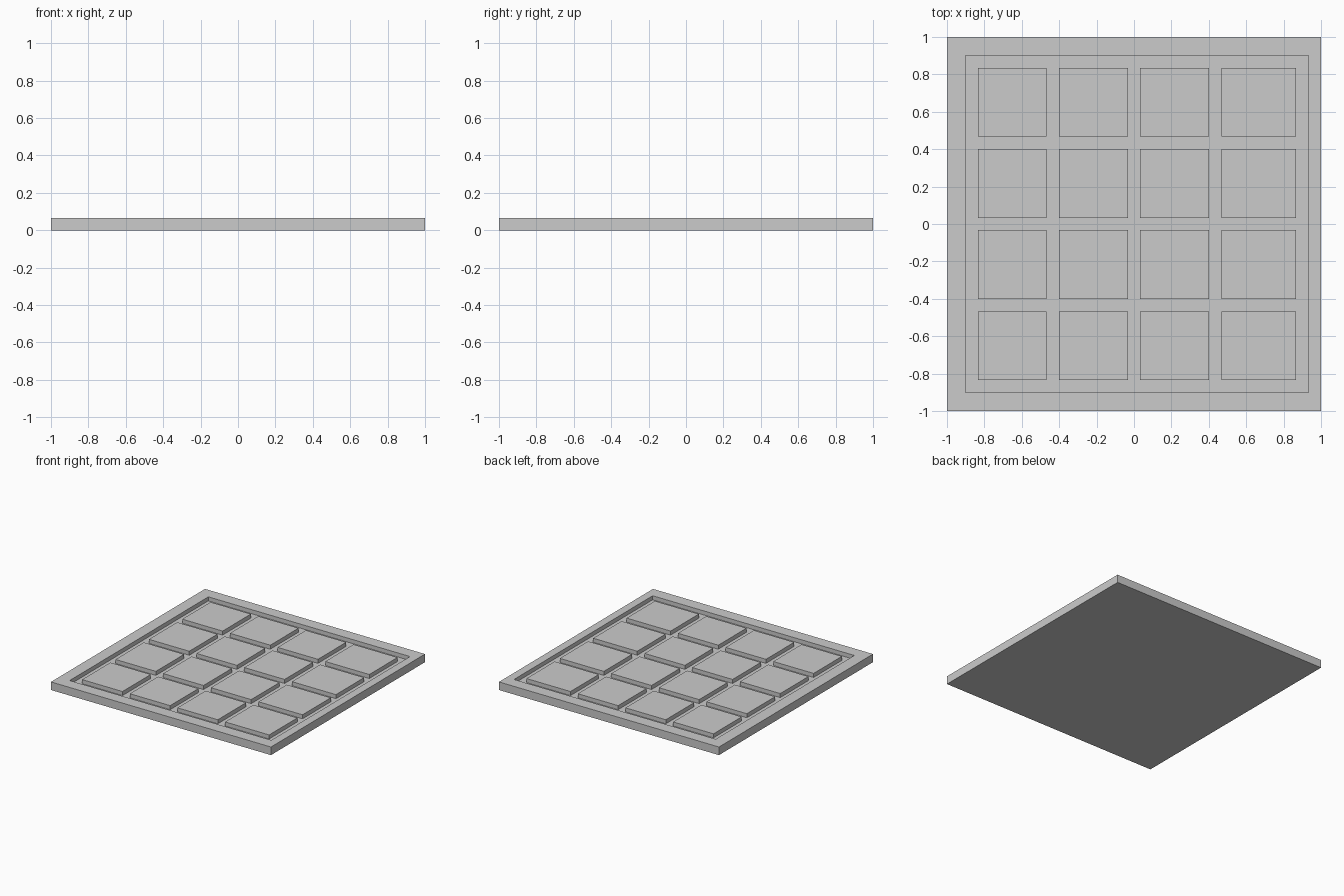
import bpy
import bmesh

if "Cube" in bpy.data.objects:
    bpy.data.objects.remove(bpy.data.objects["Cube"])

U = 1 / 30            # layout module
TOP = 2 * U           # rim and tile height
FLOOR = 1 * U         # recessed floor height


def box(name, x0, x1, y0, y1, z0, z1, open_bottom=False):
    bm = bmesh.new()
    bmesh.ops.create_cube(bm, size=1)
    for v in bm.verts:
        v.co.x = x1 if v.co.x > 0 else x0
        v.co.y = y1 if v.co.y > 0 else y0
        v.co.z = z1 if v.co.z > 0 else z0
    if open_bottom:
        bm.normal_update()
        down = [f for f in bm.faces if f.normal.z < -0.5]
        bmesh.ops.delete(bm, geom=down, context='FACES_ONLY')
    mesh = bpy.data.meshes.new(name)
    bm.to_mesh(mesh)
    bm.free()
    obj = bpy.data.objects.new(name, mesh)
    bpy.context.collection.objects.link(obj)
    return obj


# Square tray with a recess that sits slightly towards +x
tray = box("tray", -1, 1, -1, 1, 0, TOP)
cutter = box("recess_cutter", -27 * U, 28 * U, -27 * U, 27 * U, FLOOR, TOP + 0.1)
cutter.hide_render = True
mod = tray.modifiers.new("recess", 'BOOLEAN')
mod.operation = 'DIFFERENCE'
mod.solver = 'EXACT'
mod.object = cutter
bpy.context.view_layer.objects.active = tray
bpy.ops.object.modifier_apply(modifier=mod.name)
bpy.data.objects.remove(cutter)

# Four by four raised tiles, level with the rim; the +x column is wider
columns = [(-25, -14), (-12, -1), (1, 12), (14, 26)]
rows = [(-25, -14), (-12, -1), (1, 12), (14, 25)]
for r, (y0, y1) in enumerate(rows):
    for c, (x0, x1) in enumerate(columns):
        box(f"tile_{r + 1}_{c + 1}", x0 * U, x1 * U, y0 * U, y1 * U,
            FLOOR, TOP, open_bottom=True)
